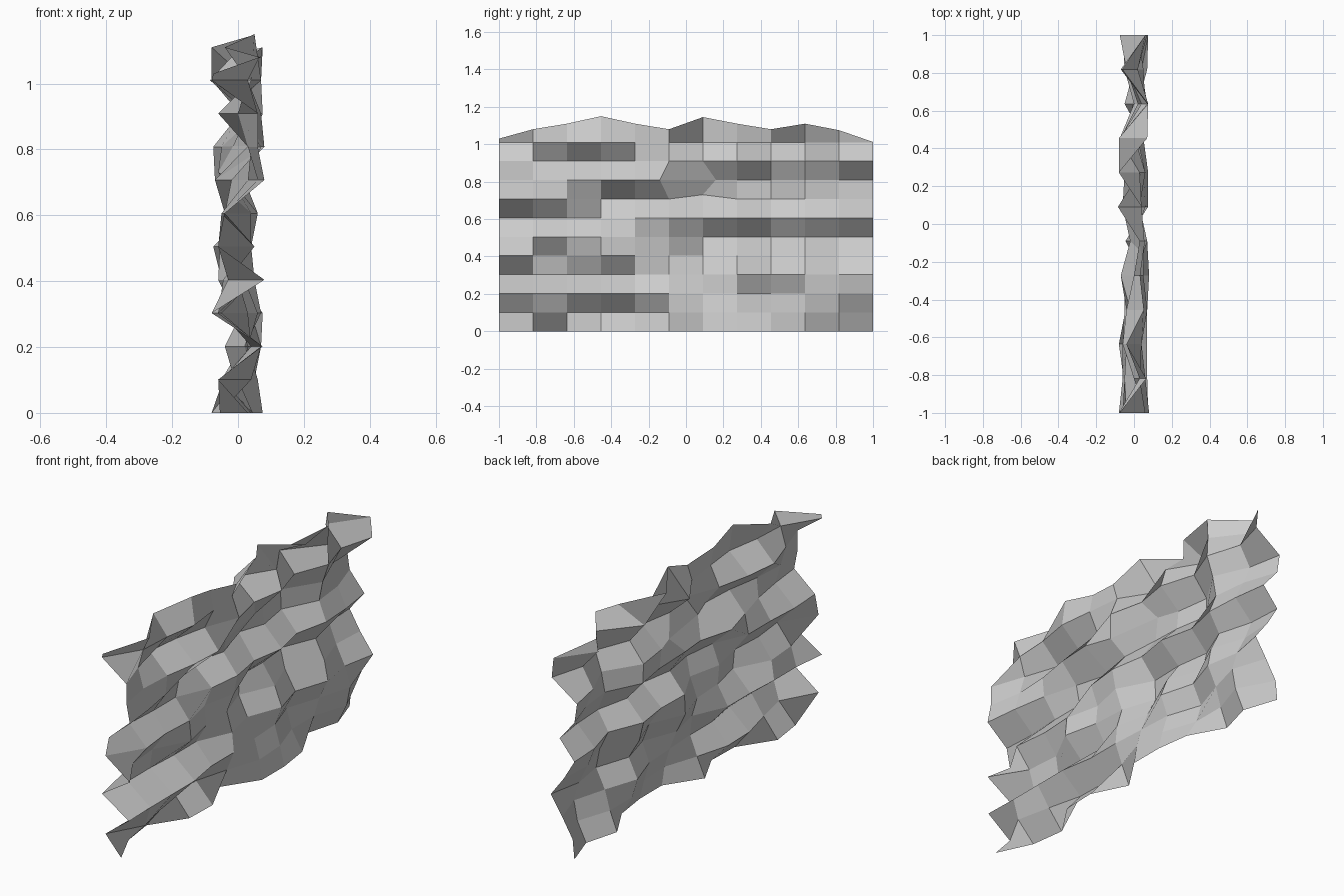
import bpy
import bmesh

default_cube = bpy.data.objects.get("Cube")
if default_cube:
    bpy.data.objects.remove(default_cube, do_unlink=True)

COLUMNS = 11
COURSE_HEIGHT = 0.101
RELIEF_UNIT = 0.01

# Outward relief of each course, bottom to top, from the front end to the back end
relief = [
    [3, -5.5, -8, 4, 4.5, -4.5, 7.5, 7.5, 5, -5, 0, -6],
    [-6, 4, 0, -4.5, -5, 0, 6, 5, -1, -1, 5, -5],
    [7.5, 7, 7, 7, 4, 4, 3, 2, -4, 2, 7, 1],
    [-8, -6, -6, -5, -5, 3, -1, 6, 1, 7, 4, 7.5],
    [8, -3, -4.5, 5, 1, 0, -6, 2, -5, 5, -1, 0],
    [-6, 5, 3, 4, 0, 4, -5.5, -5, -7.5, 0, -5, -6],
    [-4, -5, -4, -4, 4, 6, 3, 6, 2, 6, 5, 2.5],
    [8, 6, 3, -2, -7, -2, -6, -4, -7, 2, 0, -6],
    [6, 3, 4, 7, 8, 3, -1.5, -5, -7.5, 4, -4, -7.5],
    [6, 0, -6, -4, 0, 7, 3, 6, 0.5, 7.5, 2, 7],
    [-8, 3, 4, 7, 5, 3, -8.5, 3, -8, 7, -7, 6],
    [-7.5, 6.5, -4, 5, 3, 5.5, 4, -8, 7, 7.5, -6, 6],
]

# Uneven skyline of the uppermost course
skyline = [1.03, 1.08, 1.11, 1.15, 1.11, 1.08,
           1.145, 1.11, 1.08, 1.11, 1.075, 1.012]

# Shifted corners that open out the large facet: (course, column) -> (y, z)
shifted_corners = {(8, 5): (-0.14, 0.81), (8, 6): (0.16, 0.81), (7, 6): (0.09, 0.73)}


def corner_position(course, column):
    """Place one corner of the rock sheet."""
    y = 2 * column / COLUMNS - 1
    z = skyline[column] if course == len(relief) - 1 else course * COURSE_HEIGHT
    y, z = shifted_corners.get((course, column), (y, z))
    return relief[course][column] * RELIEF_UNIT, y, z


def make_material(name, colour):
    material = bpy.data.materials.new(name)
    material.use_nodes = True
    material.diffuse_color = colour
    for node in material.node_tree.nodes:
        if node.type == "BSDF_PRINCIPLED":
            node.inputs["Base Color"].default_value = colour
            node.inputs["Roughness"].default_value = 0.9
    return material


# Faceted single-sided rock sheet
bm = bmesh.new()
grid = [[bm.verts.new(corner_position(course, column))
         for column in range(COLUMNS + 1)]
        for course in range(len(relief))]

for lower, upper in zip(grid, grid[1:]):
    for column in range(COLUMNS):
        bm.faces.new((lower[column], lower[column + 1],
                      upper[column + 1], upper[column]))

mesh = bpy.data.meshes.new("rock_wall")
bm.to_mesh(mesh)
bm.free()

rock_wall = bpy.data.objects.new("rock_wall", mesh)
bpy.context.collection.objects.link(rock_wall)
mesh.materials.append(make_material("stone_grey", (0.6, 0.6, 0.6, 1.0)))
